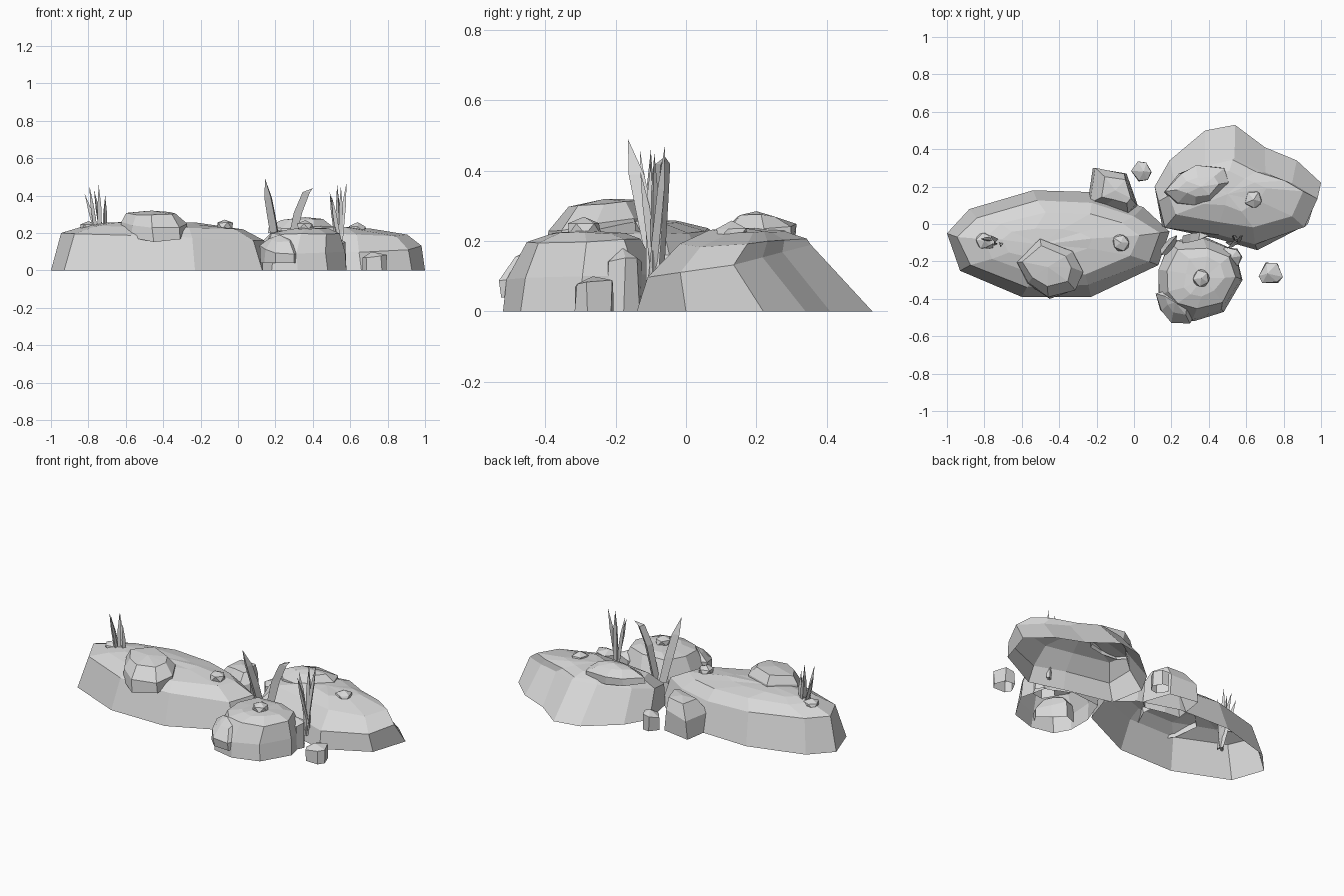
import bpy, bmesh, math, random
from mathutils import Vector, Matrix

random.seed(4)
if "Cube" in bpy.data.objects:
    bpy.data.objects.remove(bpy.data.objects["Cube"])


def make_material(name, colour):
    mat = bpy.data.materials.new(name)
    mat.use_nodes = True
    mat.diffuse_color = colour
    bsdf = mat.node_tree.nodes["Principled BSDF"]
    bsdf.inputs["Base Color"].default_value = colour
    bsdf.inputs["Roughness"].default_value = 0.9
    return mat


STONE = make_material("stone grey", (0.69, 0.69, 0.69, 1))


def finish(bm, name):
    mesh = bpy.data.meshes.new(name)
    bm.to_mesh(mesh)
    bm.free()
    mesh.materials.append(STONE)
    obj = bpy.data.objects.new(name, mesh)
    bpy.context.collection.objects.link(obj)
    return obj


def wobble(amount):
    return random.uniform(-amount, amount)


def lofted_rock(name, outline, rings, peak, jitter=0.01, base=0, base_slope=0):
    """Open base outline drawn up through rings to a peak.
    Each ring: scale x, scale y, shift x, shift y, height, slope along x, slope along y."""
    bm = bmesh.new()
    xs, ys = zip(*outline)
    cx, cy = (min(xs) + max(xs)) / 2, (min(ys) + max(ys)) / 2
    n = len(outline)
    layers = [[bm.verts.new((x, y, base + base_slope * (y - cy))) for x, y in outline]]
    for sx, sy, dx, dy, z, slope_x, slope_y in rings:
        layer = []
        for x, y in outline:
            px, py = (x - cx) * sx, (y - cy) * sy
            layer.append(bm.verts.new((cx + dx + px + wobble(jitter),
                                       cy + dy + py + wobble(jitter),
                                       z + slope_x * px + slope_y * py + wobble(jitter * 0.4))))
        layers.append(layer)
    for low, high in zip(layers, layers[1:]):
        for i in range(n):
            j = (i + 1) % n
            bm.faces.new((low[i], low[j], high[j], high[i]))
    top = bm.verts.new(peak)
    for i in range(n):
        bm.faces.new((layers[-1][i], layers[-1][(i + 1) % n], top))
    bmesh.ops.recalc_face_normals(bm, faces=bm.faces[:])
    # the crown must face up
    if sum(f.normal.z for f in top.link_faces) < 0:
        bmesh.ops.reverse_faces(bm, faces=bm.faces[:])
    return finish(bm, name)


def pebble(name, centre, radii, turn):
    """Small faceted pebble, open where it rests on the rock."""
    bm = bmesh.new()
    bmesh.ops.create_icosphere(bm, subdivisions=1, radius=1)
    for v in bm.verts:
        v.co *= 1 + wobble(0.1)
    buried = [f for f in bm.faces if f.calc_center_median().z < -0.4]
    bmesh.ops.delete(bm, geom=buried, context="FACES")
    bm.transform(Matrix.Translation(centre) @ Matrix.Rotation(turn, 4, "Z")
                 @ Matrix.Diagonal((*radii, 1)))
    return finish(bm, name)


def ground_stone(name, x, y, rx, ry, height, sides=6):
    """Small upright stone with steep walls and a faceted, off-centre top."""
    outline = []
    for i in range(sides):
        a = math.tau * i / sides + wobble(0.25)
        outline.append((x + rx * math.cos(a), y + ry * math.sin(a)))
    rings = [(0.97, 0.97, 0, 0, height * 0.78, 0.15, 0.1)]
    return lofted_rock(name, outline, rings, (x + wobble(rx * 0.3), y, height), rx * 0.08)


def grass(name, blades):
    """Tapered three-sided blades given as (root, tip, width, bow)."""
    bm = bmesh.new()
    for root, tip, width, bow in blades:
        root, tip = Vector(root), Vector(tip)
        turn = random.uniform(0, math.tau)
        previous = None
        for t in (0, 0.35, 0.7):
            mid = root.lerp(tip, t)
            mid.z += bow * math.sin(t * math.pi)
            r = width * (0.6 + 0.5 * t - 0.7 * t * t)
            ring = []
            for k in range(3):
                a = turn + k * math.tau / 3
                ring.append(bm.verts.new(mid + Vector((r * math.cos(a), r * math.sin(a), 0))))
            if previous:
                for k in range(3):
                    m = (k + 1) % 3
                    bm.faces.new((previous[k], previous[m], ring[m], ring[k]))
            else:
                bm.faces.new(ring)
            previous = ring
        end = bm.verts.new(tip)
        for k in range(3):
            bm.faces.new((previous[k], previous[(k + 1) % 3], end))
    bmesh.ops.recalc_face_normals(bm, faces=bm.faces[:])
    return finish(bm, name)


# Three large rocks, hollow underneath
lofted_rock("long_rock",
            [(-1, -.05), (-.88, .08), (-.54, .18), (-.2, .17), (.05, .09), (.19, -.04),
             (.13, -.22), (-.23, -.39), (-.6, -.39), (-.93, -.25)],
            [(.9, .79, 0, 0, .18, -.04, 0), (.7, .58, .02, 0, .232, -.02, 0),
             (.4, .3, -.06, 0, .255, -.01, 0)],
            (-.5, -.11, .262))
lofted_rock("broad_rock",
            [(.11, .2), (.19, .34), (.38, .5), (.54, .53), (.7, .41), (.87, .34),
             (1, .22), (.93, 0), (.66, -.14), (.45, -.08), (.15, -.01)],
            [(.95, .7, 0, -.07, .145, -.03, .2), (.8, .54, -.01, -.04, .2, -.03, .05),
             (.4, .3, -.03, -.02, .23, -.02, 0)],
            (.5, .16, .238))
lofted_rock("front_rock",
            [(.13, -.25), (.19, -.09), (.38, -.07), (.54, -.14), (.58, -.3),
             (.48, -.47), (.32, -.52), (.18, -.49), (.13, -.4)],
            [(.98, .96, 0, 0, .1, 0, .04), (.8, .73, .01, .01, .2, 0, .02),
             (.45, .45, .02, .01, .222, 0, 0)],
            (.37, -.29, .23))

# Boulders resting on the rocks
lofted_rock("long_rock_boulder",
            [(-.63, -.2), (-.5, -.08), (-.33, -.14), (-.28, -.25), (-.31, -.35),
             (-.45, -.4), (-.57, -.32)],
            [(1, 1, 0, 0, .25, 0, .15), (.72, .66, -.01, .01, .305, 0, .1)],
            (-.46, -.23, .32), base=.2, base_slope=.3)
lofted_rock("broad_rock_boulder",
            [(.16, .17), (.22, .11), (.32, .1), (.42, .12), (.51, .22), (.48, .3), (.34, .31),
             (.24, .27)],
            [(.95, .95, 0, 0, .235, 0, .1), (.6, .5, .01, 0, .272, 0, 0)],
            (.36, .2, .285), base=.2)
lofted_rock("front_rock_boulder",
            [(.12, -.38), (.2, -.35), (.26, -.41), (.33, -.47), (.3, -.525), (.2, -.52), (.14, -.46)],
            [(1, 1, 0, 0, .11, -.1, .2), (.6, .6, 0, .01, .165, 0, .2)],
            (.22, -.42, .19), base=.04)

# Stones standing on the ground
lofted_rock("back_stone",
            [(-.25, .1), (-.22, .3), (-.04, .27), (.02, .1), (-.03, .06), (-.15, .09)],
            [(.95, .95, 0, 0, .12, .1, 0), (.55, .55, .02, 0, .19, .1, 0)],
            (-.1, .18, .2))
ground_stone("side_stone", .51, -.18, .07, .06, .18)
ground_stone("back_pebble", .04, .28, .055, .055, .11)
ground_stone("front_pebble", .73, -.265, .065, .065, .1)

# Pebbles on top
for i, spot in enumerate([(-.07, -.1, .24), (.64, .13, .22), (.36, -.29, .235), (-.8, -.09, .23)]):
    pebble(f"top_pebble_{i + 1}", spot, (.052, .05, .035), i)

# Grass clumps, rooted inside the rocks
grass("long_rock_grass",
      [((-.725 + wobble(.015), -.1 + wobble(.015), .06), tip, .02, .01) for tip in
       [(-.82, -.08, .41), (-.795, -.13, .455), (-.77, -.06, .43), (-.745, -.1, .46), (-.71, -.12, .4)]])
grass("gap_grass",
      [((.55 + wobble(.015), -.09 + wobble(.015), .04), tip, .02, .01) for tip in
       [(.49, -.1, .42), (.53, -.06, .46), (.55, -.09, .45), (.58, -.06, .47), (.5, -.13, .4)]])
grass("tall_leaves",
      [((.215, -.08, .1), (.145, -.165, .49), .042, .02),
       ((.27, -.085, .1), (.4, -.06, .44), .04, .1)])
